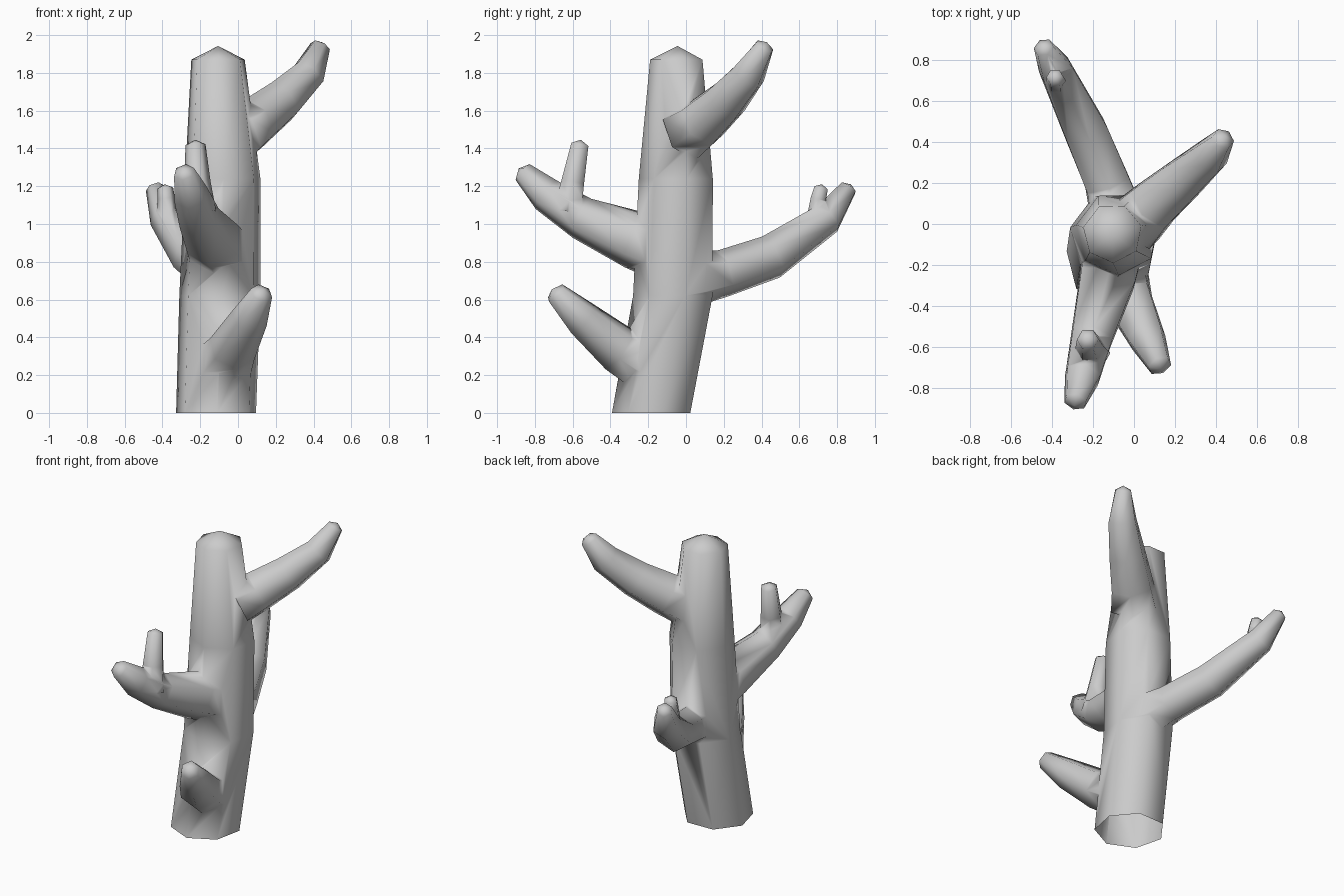
import bpy, bmesh, math
from mathutils import Vector

if "Cube" in bpy.data.objects:
    bpy.data.objects.remove(bpy.data.objects["Cube"])


def tube(name, path, sides, level=False, spin=0.0):
    """Closed faceted limb through (x, y, z, radius) stations with a blunt pointed tip."""
    bm = bmesh.new()
    pts = [Vector(p[:3]) for p in path]
    rings = []
    for i, p in enumerate(pts):
        t = (pts[min(i + 1, len(pts) - 1)] - pts[max(i - 1, 0)]).normalized()
        if level:
            t = Vector((0, 0, 1))
        ref = Vector((1, 0, 0)) if abs(t.z) > 0.9 else Vector((0, 0, 1))
        u = (ref - t * ref.dot(t)).normalized()
        v = t.cross(u)
        r = path[i][3]
        ring = []
        for k in range(sides):
            a = spin + 2 * math.pi * k / sides
            ring.append(bm.verts.new(p + u * r * math.cos(a) + v * r * math.sin(a)))
        rings.append(ring)
    for a, b in zip(rings, rings[1:]):
        for k in range(sides):
            j = (k + 1) % sides
            bm.faces.new((a[k], a[j], b[j], b[k]))
    bm.faces.new(rings[0][::-1])
    r = path[-1][3]
    tip = bm.verts.new(pts[-1] + t * r * 0.5)
    for k in range(sides):
        bm.faces.new((rings[-1][k], rings[-1][(k + 1) % sides], tip))
    bmesh.ops.recalc_face_normals(bm, faces=bm.faces[:])
    me = bpy.data.meshes.new(name)
    bm.to_mesh(me)
    bm.free()
    ob = bpy.data.objects.new(name, me)
    bpy.context.collection.objects.link(ob)
    return ob


# Leaning, tapering trunk
trunk = tube("tree_trunk", [
    (-0.115, -0.175, 0, 0.217), (-0.095, -0.06, 0.62, 0.220),
    (-0.08, -0.045, 1.24, 0.205), (-0.105, -0.045, 1.87, 0.145)], 7, True, 0.25)

# Limbs and twigs
limbs = {
    "upper_branch": [(0.0, 0.0, 1.48, 0.16), (0.09, 0.09, 1.54, 0.14),
                     (0.23, 0.21, 1.65, 0.12), (0.37, 0.33, 1.79, 0.095),
                     (0.435, 0.415, 1.94, 0.055)],
    "back_branch": [(-0.08, 0.03, 0.71, 0.15), (-0.13, 0.2, 0.74, 0.125),
                    (-0.235, 0.45, 0.825, 0.12), (-0.38, 0.75, 1.03, 0.09),
                    (-0.44, 0.86, 1.19, 0.05)],
    "back_twig": [(-0.38, 0.68, 1.02, 0.05), (-0.38, 0.7, 1.13, 0.047),
                  (-0.385, 0.715, 1.19, 0.042)],
    "front_branch": [(-0.09, -0.06, 0.84, 0.17), (-0.13, -0.27, 0.915, 0.155),
                     (-0.205, -0.55, 1.03, 0.115), (-0.25, -0.74, 1.155, 0.095),
                     (-0.285, -0.865, 1.275, 0.057)],
    "front_twig": [(-0.2, -0.63, 1.06, 0.085), (-0.215, -0.6, 1.22, 0.07),
                   (-0.225, -0.562, 1.42, 0.053)],
    "low_branch": [(-0.08, -0.2, 0.26, 0.16), (-0.03, -0.36, 0.34, 0.13),
                   (0.06, -0.55, 0.5, 0.10), (0.125, -0.69, 0.635, 0.06)],
}
parts = [tube(n, p, 6) for n, p in limbs.items()]

# Weld every limb into the trunk
for ob in parts:
    m = trunk.modifiers.new(ob.name, 'BOOLEAN')
    m.operation = 'UNION'
    m.solver = 'EXACT'
    m.object = ob
dg = bpy.context.evaluated_depsgraph_get()
welded = bpy.data.meshes.new_from_object(trunk.evaluated_get(dg))
trunk.modifiers.clear()
trunk.data = welded
for ob in parts:
    bpy.data.objects.remove(ob, do_unlink=True)

# Open underside, soft shading
bm = bmesh.new()
bm.from_mesh(welded)
bmesh.ops.remove_doubles(bm, verts=bm.verts[:], dist=0.002)
under = [f for f in bm.faces if all(v.co.z < 0.001 for v in f.verts)]
bmesh.ops.delete(bm, geom=under, context='FACES')
bm.to_mesh(welded)
bm.free()
welded.shade_smooth()
